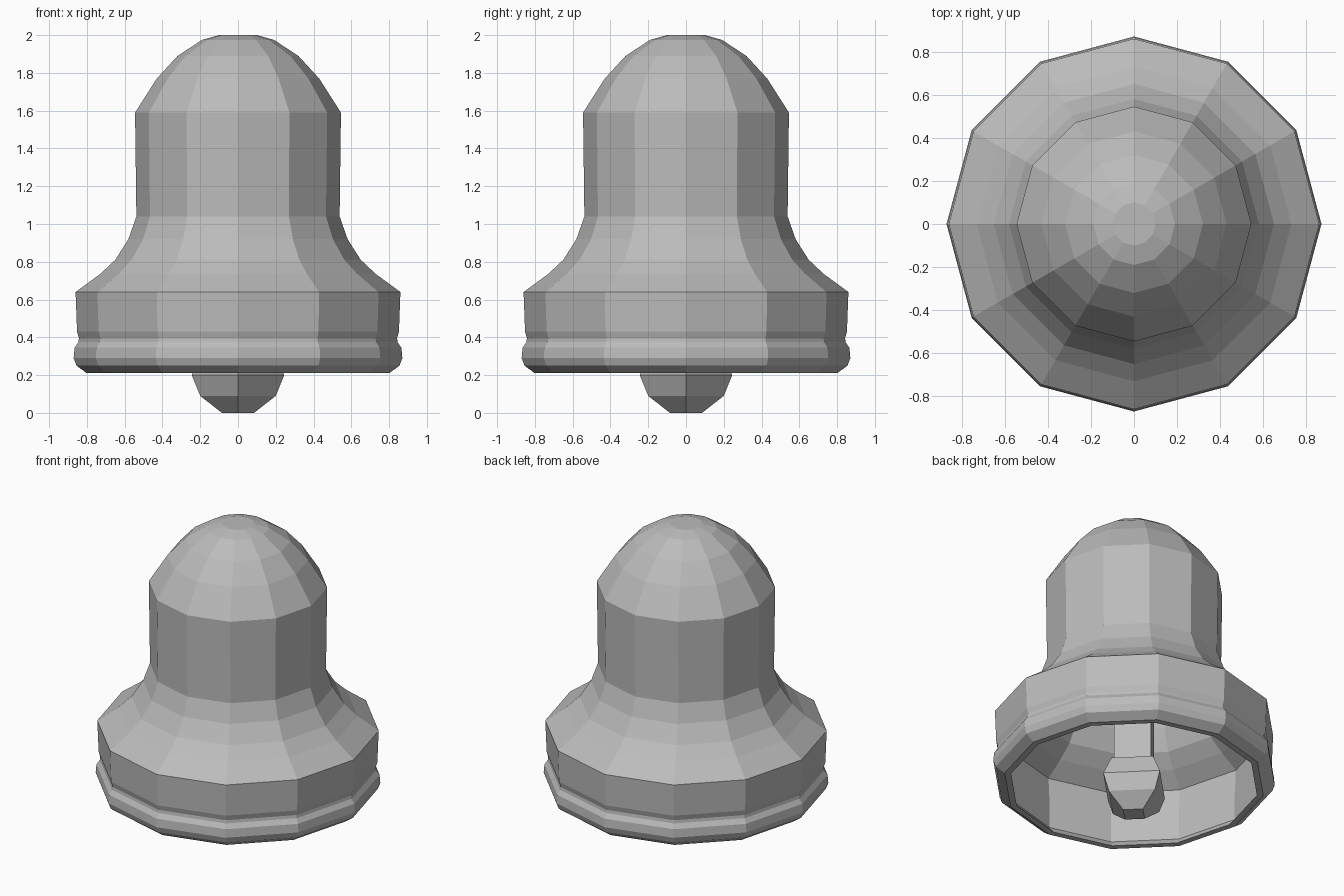
import bpy, bmesh, math

if "Cube" in bpy.data.objects:
    bpy.data.objects.remove(bpy.data.objects["Cube"])

grey = bpy.data.materials.new("bell_grey")
grey.diffuse_color = (0.5, 0.5, 0.5, 1)
grey.use_nodes = True
grey.node_tree.nodes["Principled BSDF"].inputs["Base Color"].default_value = grey.diffuse_color


def lathe(name, profile, sides, closed=False):
    """Revolve (radius, z) points; closed joins the last ring to the first, otherwise ends are capped."""
    bm = bmesh.new()
    rings = []
    for r, z in profile:
        rings.append([bm.verts.new((r * math.cos(2 * math.pi * i / sides),
                                    r * math.sin(2 * math.pi * i / sides), z))
                      for i in range(sides)])
    for a, b in zip(rings, rings[1:]):
        for i in range(sides):
            j = (i + 1) % sides
            bm.faces.new((a[i], a[j], b[j], b[i]))
    bm.faces.new(rings[0])
    bm.faces.new(rings[-1])
    bmesh.ops.recalc_face_normals(bm, faces=bm.faces)
    mesh = bpy.data.meshes.new(name)
    bm.to_mesh(mesh)
    bm.free()
    mesh.materials.append(grey)
    ob = bpy.data.objects.new(name, mesh)
    bpy.context.collection.objects.link(ob)
    return ob


# Bell shell: dome, straight waist, flared shoulder and grooved lip
outer = [(0.10, 2.0), (0.19, 1.975), (0.32, 1.89), (0.43, 1.77), (0.545, 1.59),
         (0.538, 1.04), (0.58, 0.92), (0.65, 0.81), (0.73, 0.735), (0.86, 0.64),
         (0.852, 0.43), (0.842, 0.395), (0.845, 0.375), (0.865, 0.345),
         (0.87, 0.29), (0.855, 0.25), (0.80, 0.21)]
# Hollow inside follows the outside, ending in a flat cap under the dome
inner = [(0.76, 0.21), (0.80, 0.26), (0.80, 0.43), (0.81, 0.61), (0.70, 0.69),
         (0.61, 0.77), (0.54, 0.90), (0.49, 1.03), (0.495, 1.57), (0.39, 1.73),
         (0.29, 1.84), (0.17, 1.92), (0.09, 1.94)]
lathe("bell_shell", outer + inner, 12)

# Four-sided clapper: rod hanging from the dome and a faceted weight
lathe("clapper_rod", [(0.16, 1.92), (0.16, 0.30)], 4)
lathe("clapper_weight", [(0.18, 0.33), (0.245, 0.20), (0.20, 0.09), (0.085, 0.0)], 4)
